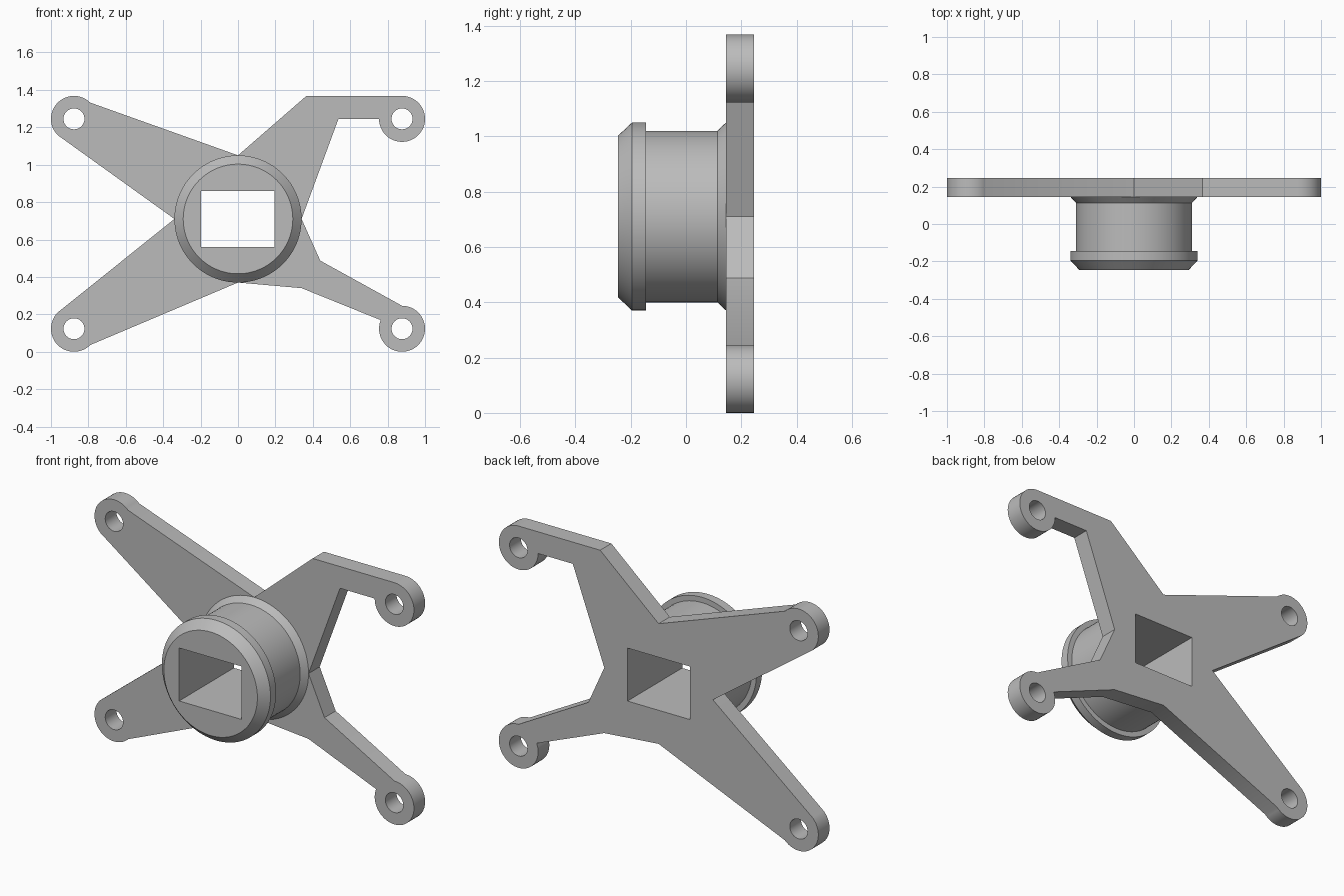
import bpy
import bmesh
import math

cube = bpy.data.objects.get("Cube")
if cube:
    bpy.data.objects.remove(cube, do_unlink=True)

# One plain grey for the whole bracket
grey = bpy.data.materials.new("plain_grey")
grey.use_nodes = True
colour = (0.5, 0.5, 0.5, 1)
grey.diffuse_color = colour
grey.node_tree.nodes["Principled BSDF"].inputs["Base Color"].default_value = colour


def arc(cx, cz, r, start, end, steps):
    """Points (x, z) on an arc, both ends included."""
    angles = [math.radians(start + (end - start) * i / steps) for i in range(steps + 1)]
    return [(cx + r * math.cos(a), cz + r * math.sin(a)) for a in angles]


def circle(cx, cz, r, steps):
    return arc(cx, cz, r, 0, 360, steps)[:-1]


def ring(bm, points, y):
    return [bm.verts.new((x, y, z)) for x, z in points]


def wall(bm, a, b):
    """Quads joining two matching rings."""
    for i in range(len(a)):
        j = (i + 1) % len(a)
        bm.faces.new((a[i], a[j], b[j], b[i]))


def cap(bm, rings):
    """Flat face bounded by the first ring, with the others as holes."""
    edges = [bm.edges.get((r[i - 1], r[i])) for r in rings for i in range(len(r))]
    bmesh.ops.triangle_fill(bm, edges=edges, use_beauty=True, normal=(0, -1, 0))


def finish(bm, name):
    bmesh.ops.recalc_face_normals(bm, faces=bm.faces[:])
    mesh = bpy.data.meshes.new(name)
    bm.to_mesh(mesh)
    bm.free()
    mesh.materials.append(grey)
    obj = bpy.data.objects.new(name, mesh)
    bpy.context.collection.objects.link(obj)
    bpy.ops.object.select_all(action="DESELECT")
    obj.select_set(True)
    bpy.context.view_layer.objects.active = obj
    bpy.ops.object.shade_smooth_by_angle(angle=math.radians(30))


HUB_Z = 0.71
PLATE_FRONT, PLATE_BACK = 0.145, 0.245
LUG_X, LOW, HIGH = 0.877, 0.123, 1.245
LUG_R, HOLE_R = 0.123, 0.056
bore = [(-0.197, 0.56), (0.195, 0.56), (0.195, 0.86), (-0.197, 0.86)]

# Mounting plate: four arms ending in round lugs
outline = [(0, 1.05)]
outline += arc(-LUG_X, HIGH, LUG_R, 45, 225, 24)
outline += [(-0.34, HUB_Z)]
outline += arc(-LUG_X, LOW, LUG_R, 135, 315, 24)
outline += [(0, 0.37), (0.34, 0.34)]
outline += arc(LUG_X, LOW, LUG_R, 158, 450, 36)
outline += [(0.44, 0.487), (0.34, HUB_Z), (0.537, HIGH)]
outline += arc(LUG_X, HIGH, LUG_R, 180, 450, 36)
outline += [(0.366, HIGH + LUG_R)]

loops = [outline, bore]
loops += [circle(x, z, HOLE_R, 32) for x in (-LUG_X, LUG_X) for z in (LOW, HIGH)]
bm = bmesh.new()
front = [ring(bm, loop, PLATE_FRONT) for loop in loops]
back = [ring(bm, loop, PLATE_BACK) for loop in loops]
for a, b in zip(front, back):
    wall(bm, a, b)
cap(bm, front)
cap(bm, back)
finish(bm, "mounting_plate")

# Hub: turned profile (radius, y) with a rectangular bore
profile = [(0.293, -0.245), (0.34, -0.195), (0.34, -0.145),
           (0.31, -0.145), (0.31, 0.113), (0.34, PLATE_FRONT)]
bm = bmesh.new()
rings = [ring(bm, circle(0, HUB_Z, r, 96), y) for r, y in profile]
for a, b in zip(rings, rings[1:]):
    wall(bm, a, b)
bore_front = ring(bm, bore, profile[0][1])
bore_back = ring(bm, bore, PLATE_FRONT)
wall(bm, bore_front, bore_back)
cap(bm, [rings[0], bore_front])
finish(bm, "hub")
